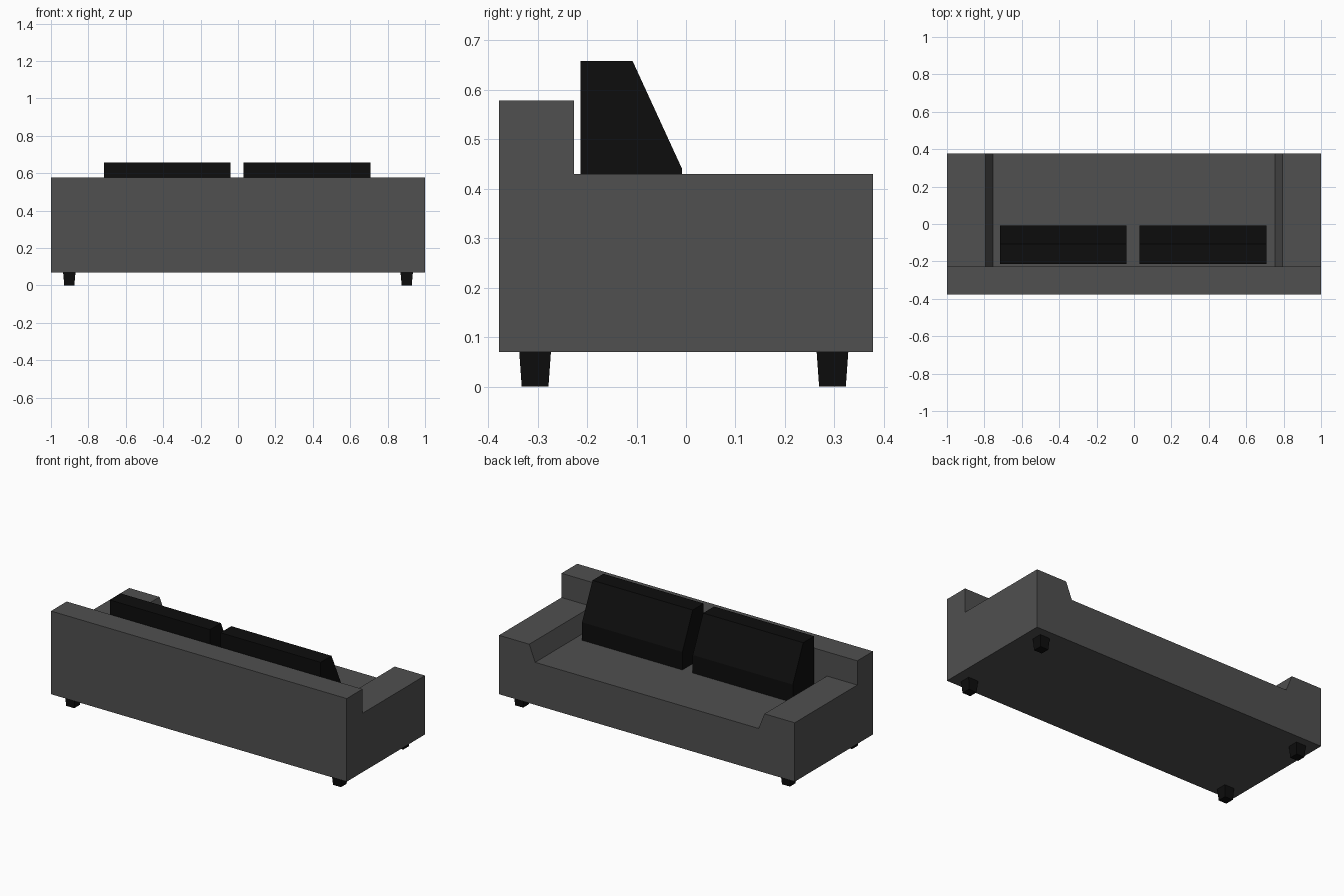
import bpy
import bmesh

cube = bpy.data.objects.get("Cube")
if cube:
    bpy.data.objects.remove(cube, do_unlink=True)


def make_material(name, value):
    mat = bpy.data.materials.new(name)
    mat.use_nodes = True
    colour = (value, value, value, 1)
    mat.diffuse_color = colour
    mat.node_tree.nodes["Principled BSDF"].inputs["Base Color"].default_value = colour
    return mat


def loft(name, ring_a, ring_b, mat):
    """Closed solid between two matching outlines."""
    bm = bmesh.new()
    a = [bm.verts.new(p) for p in ring_a]
    b = [bm.verts.new(p) for p in ring_b]
    bm.faces.new(a)
    bm.faces.new(b)
    for i in range(len(a)):
        j = (i + 1) % len(a)
        bm.faces.new((a[i], a[j], b[j], b[i]))
    bmesh.ops.recalc_face_normals(bm, faces=bm.faces)
    mesh = bpy.data.meshes.new(name)
    bm.to_mesh(mesh)
    bm.free()
    mesh.materials.append(mat)
    obj = bpy.data.objects.new(name, mesh)
    bpy.context.collection.objects.link(obj)
    return obj


def rectangle(x, y, half_x, half_y, z):
    return [(x + sx * half_x, y + sy * half_y, z)
            for sx, sy in ((-1, -1), (1, -1), (1, 1), (-1, 1))]


fabric = make_material("grey fabric", 0.08)
black = make_material("black", 0.004)

# Sofa body: a block with the seat and armrest space carved out
body = loft("sofa_body", rectangle(0, 0, 1, 0.378, 0.07),
            rectangle(0, 0, 1, 0.378, 0.578), fabric)
half = [(0.755, 0.33), (0.795, 0.43), (1.1, 0.43), (1.1, 0.7)]
outline = half + [(-x, z) for x, z in reversed(half)]
cutter = loft("seat_cutter", [(x, -0.226, z) for x, z in outline],
              [(x, 0.5, z) for x, z in outline], fabric)
cutter.hide_render = True
carve = body.modifiers.new("carve seat", "BOOLEAN")
carve.operation = "DIFFERENCE"
carve.solver = "EXACT"
carve.object = cutter
bpy.context.view_layer.objects.active = body
bpy.ops.object.modifier_apply(modifier=carve.name)
bpy.data.objects.remove(cutter, do_unlink=True)

# Wedge cushions leaning on the backrest
wedge = [(-0.213, 0.33), (-0.213, 0.658), (-0.108, 0.658), (-0.008, 0.44), (-0.008, 0.33)]
for side, x0, x1 in (("right", -0.717, -0.04), ("left", 0.03, 0.708)):
    loft(side + "_cushion", [(x0, y, z) for y, z in wedge],
         [(x1, y, z) for y, z in wedge], black)

# Tapered square legs
for side, x in (("right", -0.902), ("left", 0.902)):
    for end, y in (("back", -0.305), ("front", 0.296)):
        loft(f"{end}_{side}_leg", rectangle(x, y, 0.027, 0.027, 0),
             rectangle(x, y, 0.033, 0.032, 0.07), black)
